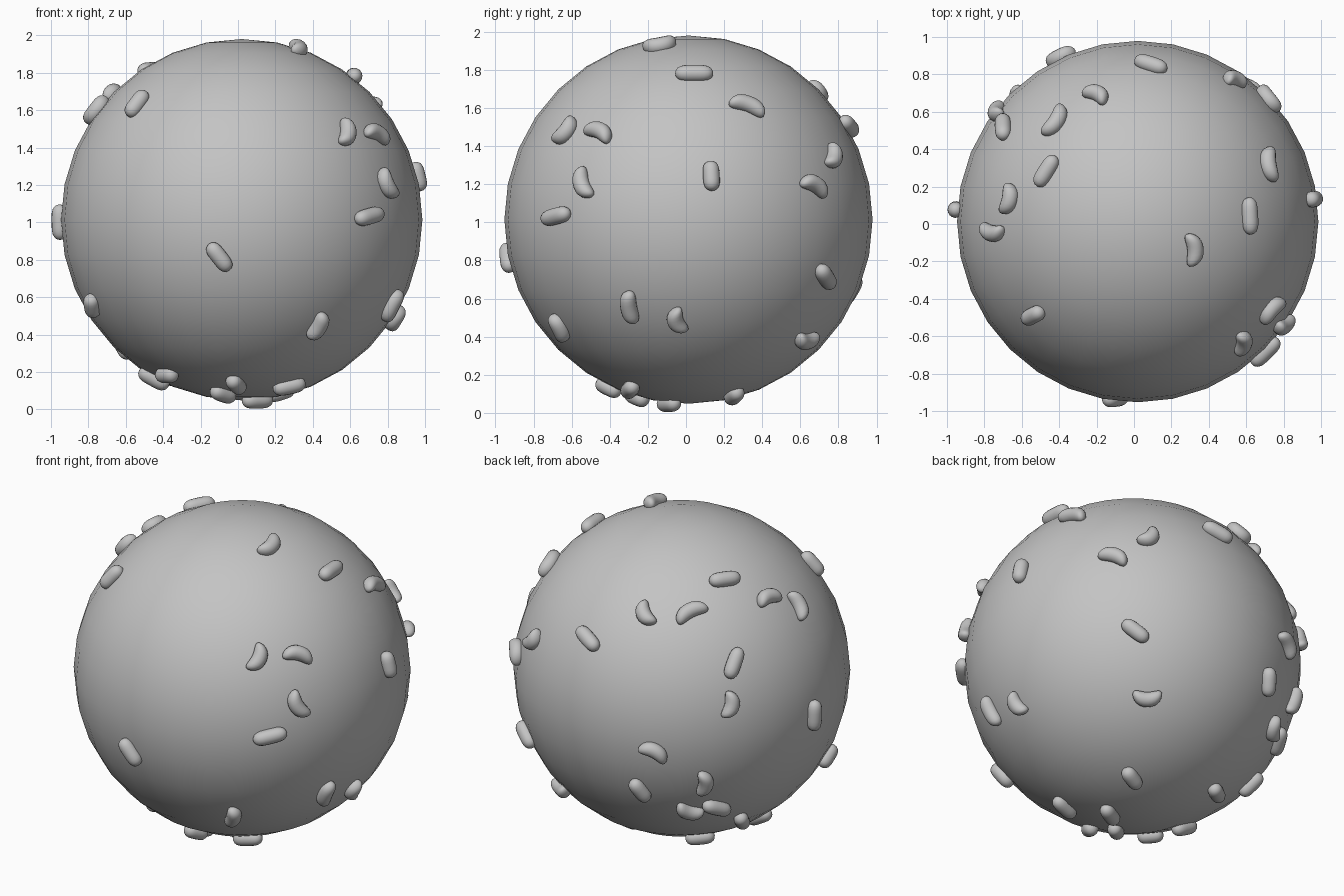
import bpy
import bmesh
from math import sin, cos, sqrt, radians
from mathutils import Matrix, Vector

if "Cube" in bpy.data.objects:
    bpy.data.objects.remove(bpy.data.objects["Cube"], do_unlink=True)

CENTRE = Vector((0.02, 0.013, 1.014))
RADIUS = 0.966
SEAT = RADIUS + 0.009       # distance of bean centres from the middle
THICK = 0.044               # half thickness of a bean

grey = bpy.data.materials.new("plain_grey")
grey.use_nodes = True
grey.diffuse_color = (0.55, 0.55, 0.55, 1)
grey.node_tree.nodes["Principled BSDF"].inputs["Base Color"].default_value = grey.diffuse_color


def add_object(name, bm):
    mesh = bpy.data.meshes.new(name)
    bm.to_mesh(mesh)
    bm.free()
    for polygon in mesh.polygons:
        polygon.use_smooth = True
    mesh.materials.append(grey)
    obj = bpy.data.objects.new(name, mesh)
    bpy.context.collection.objects.link(obj)
    return obj


def bean_mesh(length, bend):
    """Rounded rod along x whose ends curl towards y when bend is positive."""
    bm = bmesh.new()
    bmesh.ops.create_uvsphere(bm, u_segments=16, v_segments=12, radius=1)
    bmesh.ops.rotate(bm, verts=bm.verts, matrix=Matrix.Rotation(radians(90), 3, "Y"))
    for vert in bm.verts:
        along = vert.co.x
        swell = THICK * sqrt(1 + along * along)
        vert.co.x = along * length / 2
        vert.co.y = vert.co.y * swell + bend * 0.03 * (along * along - 0.3)
        vert.co.z *= swell
    return bm


def place_beans(side, azimuth, elevation, beans):
    """Seat beans on the ball; across, up and length are in hundredths."""
    a, e = radians(azimuth), radians(elevation)
    outward = Vector((sin(a) * cos(e), -cos(a) * cos(e), sin(e)))
    right = Vector((cos(a), sin(a), 0))
    up = outward.cross(right)
    for number, (across, rise, angle, length, bend) in enumerate(beans, 1):
        flat = Vector((across, rise)) / 100
        if flat.length > SEAT * 0.99:
            flat *= SEAT * 0.99 / flat.length
        depth = sqrt(SEAT ** 2 - flat.length_squared)
        normal = (right * flat.x + up * flat.y + outward * depth).normalized()
        c, s = cos(radians(angle)), sin(radians(angle))
        lean = -(flat.x * c + flat.y * s) / depth
        tangent = (right * c + up * s + outward * lean).normalized()
        axes = Matrix((tangent, normal.cross(tangent), normal)).transposed()
        obj = add_object(f"bean_{side}_{number}", bean_mesh(length / 100, bend))
        obj.matrix_world = Matrix.Translation(CENTRE + normal * SEAT) @ axes.to_4x4()


# Ball
ball = bmesh.new()
bmesh.ops.create_uvsphere(ball, u_segments=32, v_segments=16, radius=RADIUS)
add_object("ball", ball).location = CENTRE

# Beans, grouped by the side of the ball they sit on
place_beans("front", 0, 0, [
    (-12, -20, -52, 18, 0), (-56, 62, 53, 17, 0), (41, -57, 60, 17, 0.5),
    (-80, -46, 100, 15, 0), (-40, -83, 0, 15, 0), (-3, -88, -45, 15, 0)])

place_beans("front_corner", 35, 25, [
    (9, 6, 65, 17, 1), (32, 8, -12, 18, -1),
    (32, -21, -58, 18, 1), (16, -39, 14, 20, 0)])

place_beans("side", 90, 0, [
    (-31, -46, -80, 19, 0.5), (-6, -53, -70, 15, 1), (12, 23, -87, 16, 0),
    (31, 60, -20, 20, -1), (66, 18, -30, 18, -1), (76, 33, 80, 15, 1),
    (72, -30, -58, 18, 0)])

place_beans("top", 0, 90, [
    (30, -15, -85, 18, -1), (60, 3, -87, 20, 0), (7, 84, -18, 19, 0),
    (-22, 68, -25, 16, -1), (-44, 54, 58, 20, 1), (-49, 27, 58, 19, 0),
    (-69, 12, 78, 17, 1)])

place_beans("back_corner", 215, 25, [
    (67, 36, -65, 18, -1), (30, 3, 70, 19, 0), (28, -21, 78, 16, 1),
    (76, -27, 88, 19, 0), (-16, -48, -27, 18, -1), (-24, -70, -50, 17, 0),
    (13, -66, 85, 17, 1), (4, -82, -15, 17, 1), (20, -80, -12, 19, 0)])

place_beans("lower_back", 141, -30, [
    (7, -18, 0, 17, 1), (68, -67, 45, 17, 0), (48, -72, -60, 17, 0),
    (-1, -64, -52, 16, 0), (-39, -81, -42, 18, 0), (-13, -85, -52, 18, 0)])

place_beans("bottom", 0, -90, [(-47, 10, 0, 18, 0), (-10, 27, -40, 16, 0)])
